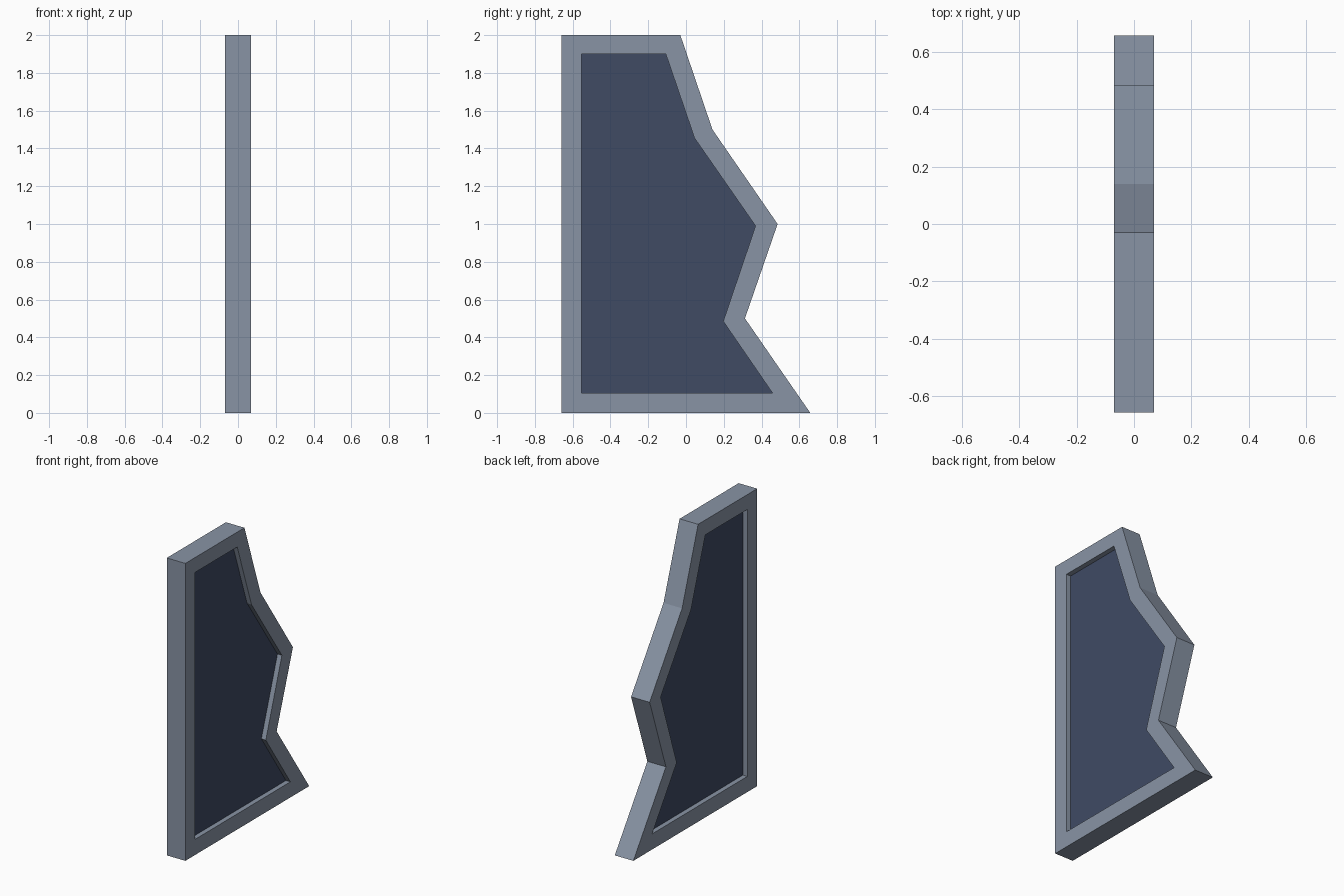
import bpy, bmesh

if "Cube" in bpy.data.objects:
    bpy.data.objects.remove(bpy.data.objects["Cube"])

def material(name, rgb):
    m = bpy.data.materials.new(name)
    m.diffuse_color = (*rgb, 1)
    m.use_nodes = True
    m.node_tree.nodes["Principled BSDF"].inputs["Base Color"].default_value = m.diffuse_color
    return m

frame_mat = material("grey blue frame", (0.25, 0.296, 0.376))
glass_mat = material("dark blue glass", (0.05, 0.069, 0.127))

# Outlines as (y, z), same number of corners
outer = [(-0.658, 0), (0.658, 0), (0.312, 0.5), (0.485, 1.0), (0.14, 1.5), (-0.03, 2), (-0.658, 2)]
inner = [(-0.553, 0.105), (0.458, 0.105), (0.197, 0.485), (0.368, 0.99), (0.045, 1.455),
         (-0.107, 1.9), (-0.553, 1.9)]

def finish(bm, name, mat):
    bmesh.ops.recalc_face_normals(bm, faces=bm.faces)
    me = bpy.data.meshes.new(name)
    bm.to_mesh(me)
    bm.free()
    me.materials.append(mat)
    bpy.context.collection.objects.link(bpy.data.objects.new(name, me))

def ring(bm, pts, x):
    return [bm.verts.new((x, y, z)) for y, z in pts]

# Frame: four loops joined into a closed rim
bm = bmesh.new()
h = 0.069
loops = [ring(bm, outer, h), ring(bm, inner, h), ring(bm, inner, -h), ring(bm, outer, -h)]
n = len(outer)
for k in range(4):
    a, b = loops[k], loops[(k + 1) % 4]
    for i in range(n):
        j = (i + 1) % n
        bm.faces.new((a[i], a[j], b[j], b[i]))
finish(bm, "window_frame", frame_mat)

# Glass: recessed slab filling the opening
bm = bmesh.new()
g = 0.036
a, b = ring(bm, inner, g), ring(bm, inner, -g)
bm.faces.new(a)
bm.faces.new(b[::-1])
for i in range(n):
    j = (i + 1) % n
    bm.faces.new((a[i], b[i], b[j], a[j]))
finish(bm, "glass_pane", glass_mat)
